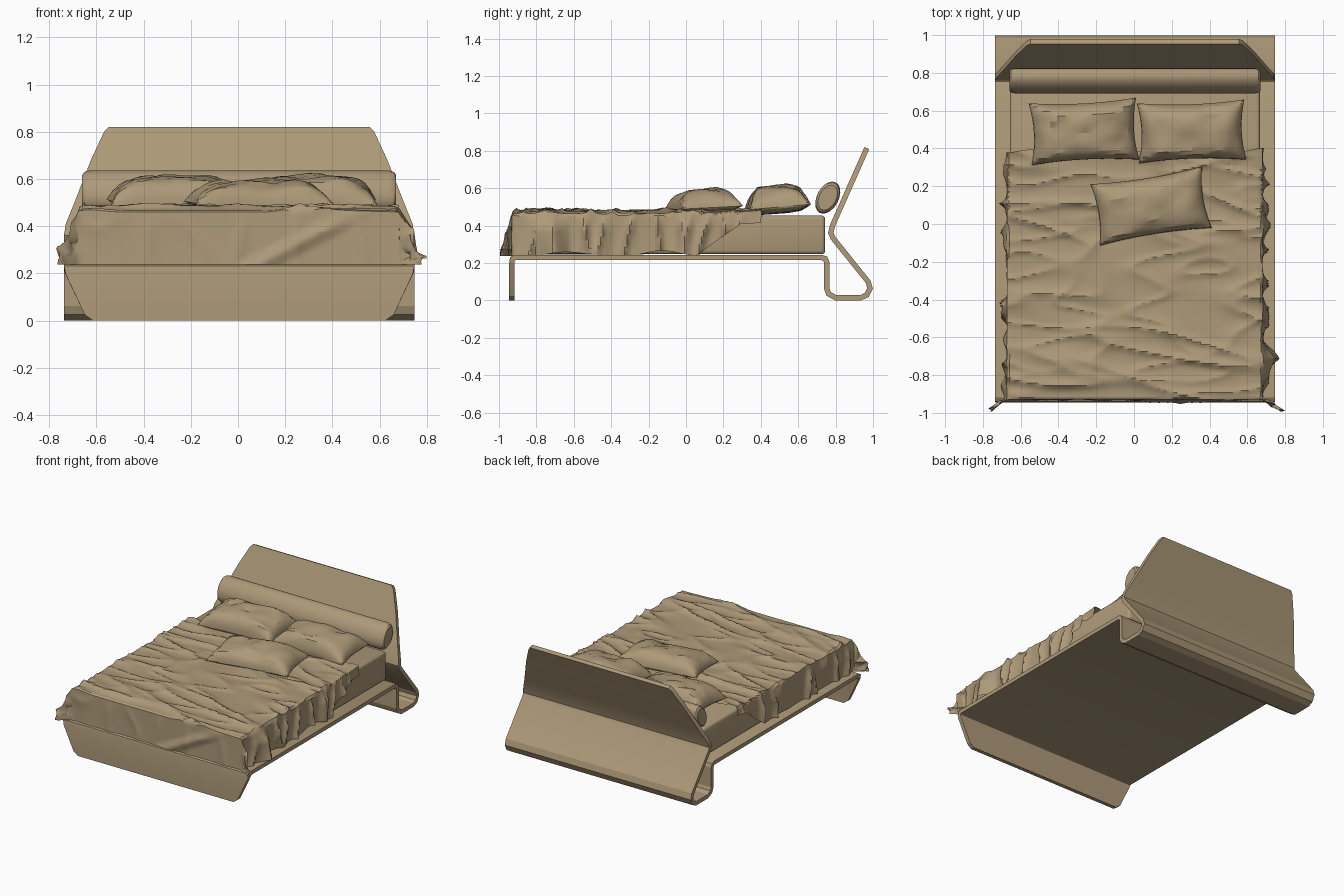
import bpy, bmesh, math
from mathutils import Vector, Matrix, noise

if "Cube" in bpy.data.objects:
    bpy.data.objects.remove(bpy.data.objects["Cube"])

tan = bpy.data.materials.new("warm_tan")
tan.diffuse_color = (0.42, 0.32, 0.19, 1)
tan.use_nodes = True
tan.node_tree.nodes["Principled BSDF"].inputs["Base Color"].default_value = tan.diffuse_color
CX = 0.005  # slight sideways offset of the whole bed


def finish(bm, name, angle=None):
    bmesh.ops.recalc_face_normals(bm, faces=bm.faces)
    me = bpy.data.meshes.new(name)
    bm.to_mesh(me)
    bm.free()
    me.materials.append(tan)
    if angle:
        me.shade_smooth()
        me.set_sharp_from_angle(angle=math.radians(angle))
    ob = bpy.data.objects.new(name, me)
    bpy.context.collection.objects.link(ob)
    return ob


def grid(bm, nu, nv, fn):
    """Quad grid, fn(u, v) with u, v in -1..1 gives the position."""
    vs = [[bm.verts.new(fn(2 * i / nu - 1, 2 * j / nv - 1)) for j in range(nv + 1)]
          for i in range(nu + 1)]
    for i in range(nu):
        for j in range(nv):
            bm.faces.new((vs[i][j], vs[i + 1][j], vs[i + 1][j + 1], vs[i][j + 1]))


# Frame: one bent board, (y, z, half width) along its centre line
path = [(-.932, 0, .62), (-.932, .025, .655), (-.932, .195, .735), (-.928, .222, .742),
        (-.915, .23, .742), (.725, .23, .742), (.745, .223, .742), (.752, .205, .742),
        (.752, .065, .742), (.763, .035, .742), (.80, .015, .742), (.935, .015, .742),
        (.967, .03, .742), (.984, .065, .742), (.974, .10, .742), (.785, .335, .742),
        (.774, .362, .742), (.785, .405, .735), (.823, .49, .70), (.905, .675, .628),
        (.958, .795, .572), (.967, .815, .552)]
T = 0.014
bm = bmesh.new()
rings = []
for i, (y, z, w) in enumerate(path):
    p = Vector((y, z))
    n = Vector((0, 0))
    dirs = []
    if i > 0:
        dirs.append((p - Vector(path[i - 1][:2])).normalized())
    if i < len(path) - 1:
        dirs.append((Vector(path[i + 1][:2]) - p).normalized())
    d = sum(dirs, Vector((0, 0))).normalized()
    off = Vector((-d.y, d.x)) * T / max(0.5, d.dot(dirs[0]))
    a, b = p + off, p - off
    rings.append([bm.verts.new((CX + x, q.x, max(q.y, 0)))
                  for x, q in ((-w, a), (w, a), (w, b), (-w, b))])
for r, s in zip(rings, rings[1:]):
    for k in range(4):
        bm.faces.new((r[k], r[(k + 1) % 4], s[(k + 1) % 4], s[k]))
bm.faces.new(rings[0])
bm.faces.new(rings[-1])
finish(bm, "bent_bed_frame", 20)

# Mattress: rounded box
bm = bmesh.new()
bmesh.ops.create_cube(bm, size=1, matrix=Matrix.Translation((CX, -.088, .351))
                      @ Matrix.Diagonal((1.325, 1.665, .207, 1)))
bmesh.ops.bevel(bm, geom=bm.edges[:], offset=.02, segments=3, affect='EDGES', profile=.5)
finish(bm, "mattress", 35)


# Blanket: draped sheet with ridged folds
def ridge(x, y, seed):
    return max(0, 1 - 2.2 * abs(noise.noise(Vector((x, y, seed))))) ** 3


def blanket(u, v):
    W, F, HEAD = .668, -.925, .39
    t = F - .225 + (v + 1) / 2 * (HEAD - F + .225)
    hang = .215 + .03 * noise.noise(Vector((t * 4, u, 3)))
    if t > .06:                       # sides shorten towards the pillows
        hang *= max(.25, 1 - (t - .06) * 3.2)
    s = u * (W + hang)
    a, b = max(0, abs(s) - W), max(0, F - t)
    sg = 1 if s > 0 else -1
    x = max(-W, min(W, s))
    y = max(F, t)
    drop, both = max(a, b), min(a, b)
    z = .462 - drop
    top = ridge(s * 1.3 + t * .5, t * 6 + s * 1.1, 1.3)
    top2 = ridge(s * 2.5 - 2 * t, t * 9, 7.7)
    if drop < .001:
        z += .020 * top + .012 * top2 + .004
    else:
        k = min(1, drop / .08)
        side = ridge(t * 7, drop * 2, 4.1 + sg)
        z += (1 - k) * (.020 * top + .012 * top2 + .004)
        if a > 0:
            x += sg * (.008 + k * (.035 * side + .01 * top) + both * .45)
            if t < -.62 and t > -.8 and sg > 0:
                x += .05 * k * (1 - abs(t + .71) / .09)
        if b > 0:
            # diagonal swag across the front
            line = abs((s + .16) - (.462 - .11 - drop) * 1.9)
            y -= .004 + k * .018 * max(0, 1 - line / .10) + both * .32
            y -= k * .008 * ridge(s * 4, drop * 3, 9)
    # crumpled head edge
    if v > .9:
        y += .03 * noise.noise(Vector((s * 5, 0, 2)))
        z += .012 * (v - .9) * 10 * (.5 + noise.noise(Vector((s * 6, 1, 5))))
    return (CX + x, y, z)


bm = bmesh.new()
grid(bm, 110, 120, blanket)
finish(bm, "draped_blanket", 30)


# Pillows: two puffed sheets with pinched corners
def pillow(name, cx, cy, z, w, d, up, down, rot, tilt, seed):
    bm = bmesh.new()

    def sheet(h):
        def fn(u, v):
            u, v = math.sin(u * math.pi / 2), math.sin(v * math.pi / 2)
            puff = max(0, (1 - u ** 4) * (1 - v ** 4)) ** .55
            x = w * u * (1 - .07 * (1 - v * v) * abs(u))
            y = d * v * (1 - .10 * (1 - u * u) * abs(v))
            r = noise.noise(Vector((u * 2, v * 2, seed)))
            crease = ridge(u * 1.5 + v, v * 1.5 - u, seed + 5)
            return (x, y, h * puff * (1 + .18 * r - .15 * crease))
        return fn
    grid(bm, 18, 14, sheet(up))
    grid(bm, 18, 14, sheet(-down))
    bmesh.ops.remove_doubles(bm, verts=bm.verts[:], dist=.0005)
    bm.transform(Matrix.Translation((cx, cy, z)) @ Matrix.Rotation(math.radians(rot), 4, 'Z')
                 @ Matrix.Rotation(math.radians(tilt), 4, 'X'))
    finish(bm, name, 25)


pillow("left_pillow", -.265, .49, .50, .285, .165, .115, .035, 3, 5, 1)
pillow("right_pillow", .305, .49, .50, .285, .16, .115, .035, 2, 5, 2.6)
pillow("front_pillow", .09, .095, .497, .30, .165, .10, .03, 9, 3, 4.2)

# Bolster: flattened roll leaning against the headboard
bm = bmesh.new()
N = 20
tilt = math.radians(62)
loops = []
for x, k in ((-.665, .78), (-.655, .93), (-.635, 1), (.635, 1), (.655, .93), (.665, .78)):
    ring = []
    for i in range(N):
        a = 2 * math.pi * i / N
        p, q = .092 * k * math.cos(a), .058 * k * math.sin(a)
        ring.append(bm.verts.new((CX + x, .758 + p * math.cos(tilt) - q * math.sin(tilt),
                                  .55 + p * math.sin(tilt) + q * math.cos(tilt))))
    loops.append(ring)
for r, s in zip(loops, loops[1:]):
    for i in range(N):
        bm.faces.new((r[i], r[(i + 1) % N], s[(i + 1) % N], s[i]))
bm.faces.new(loops[0])
bm.faces.new(loops[-1])
finish(bm, "bolster", 30)
